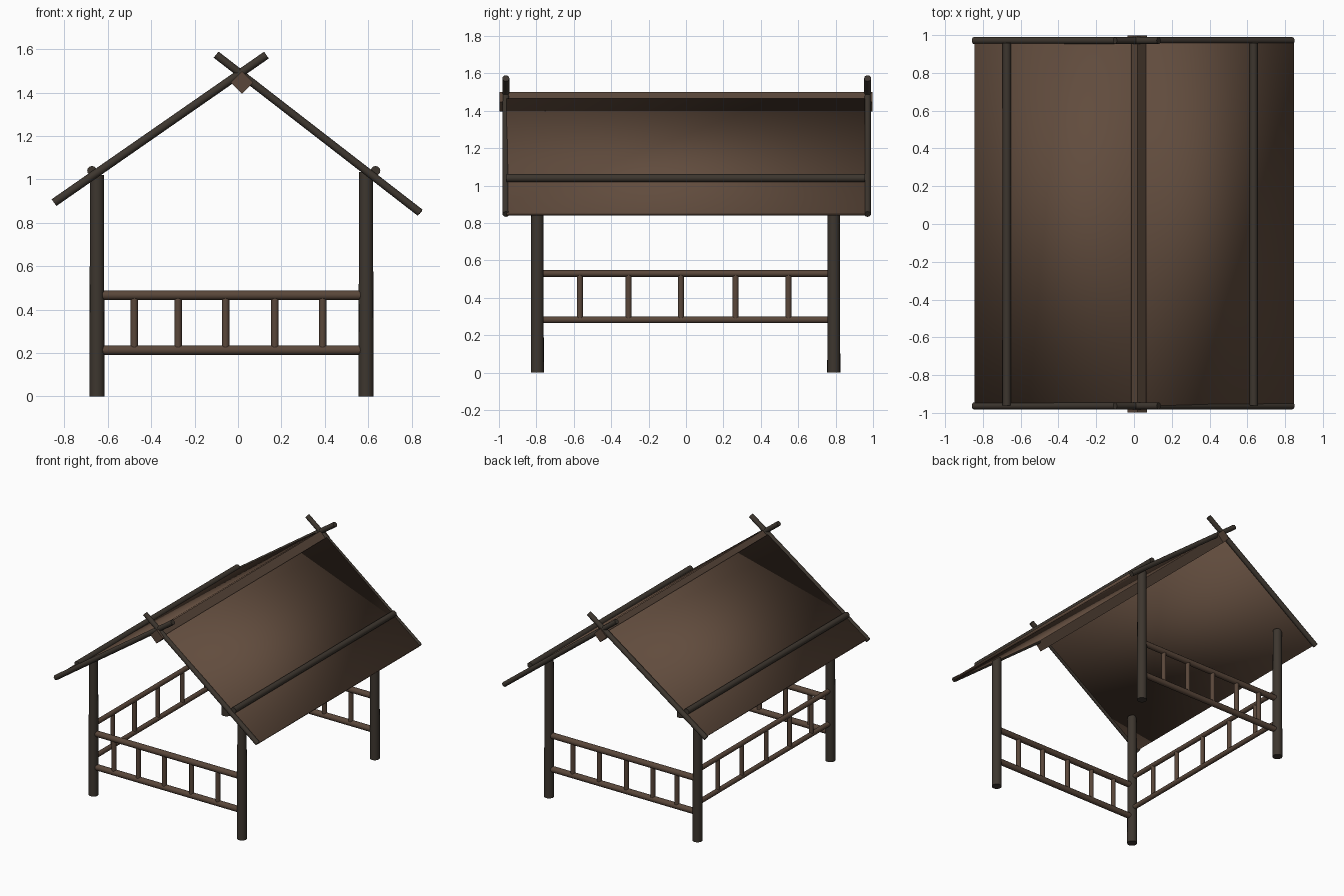
import bpy, bmesh, math
from mathutils import Vector

if "Cube" in bpy.data.objects:
    bpy.data.objects.remove(bpy.data.objects["Cube"])


def material(name, rgb):
    m = bpy.data.materials.new(name)
    m.diffuse_color = (*rgb, 1)
    m.use_nodes = True
    m.node_tree.nodes["Principled BSDF"].inputs["Base Color"].default_value = m.diffuse_color
    return m


DARK = material("dark_wood", (0.047, 0.037, 0.028))
BROWN = material("brown_wood", (0.10, 0.062, 0.042))
ROOF = material("roof_brown", (0.12, 0.072, 0.047))


def finish(name, bm, mat, angle=40):
    bmesh.ops.recalc_face_normals(bm, faces=bm.faces)
    me = bpy.data.meshes.new(name)
    bm.to_mesh(me)
    bm.free()
    me.materials.append(mat)
    me.shade_smooth()
    if angle < 180:
        me.set_sharp_from_angle(angle=math.radians(angle))
    ob = bpy.data.objects.new(name, me)
    bpy.context.collection.objects.link(ob)
    return ob


def pole(name, a, b, r1, mat, r2=None, sides=12):
    """Round pole from point a to point b."""
    a, b = Vector(a), Vector(b)
    bm = bmesh.new()
    bmesh.ops.create_cone(bm, cap_ends=True, segments=sides, radius1=r1,
                          radius2=r2 or r1, depth=(b - a).length)
    ob = finish(name, bm, mat)
    ob.location = (a + b) / 2
    ob.rotation_euler = (b - a).to_track_quat('Z', 'Y').to_euler()
    return ob


def extrude_y(name, profile, y0, y1, mat, angle=40):
    """Prism along y from an xz profile."""
    bm = bmesh.new()
    face = bm.faces.new([bm.verts.new((x, y0, z)) for x, z in profile])
    new = bmesh.ops.extrude_face_region(bm, geom=[face])["geom"]
    bmesh.ops.translate(bm, vec=(0, y1 - y0, 0),
                        verts=[v for v in new if isinstance(v, bmesh.types.BMVert)])
    return finish(name, bm, mat, angle)


def roof_panel(name, top, eave, thick):
    t, e = Vector(top), Vector(eave)
    d = (e - t).normalized()
    n = Vector((-d.y, d.x)) * thick / 2
    return extrude_y(name, [t + n, e + n, e - n, t - n], -0.96, 0.957, ROOF, 180)


XL, XR, YF, YB = -0.65, 0.59, -0.795, 0.79

# Corner posts
for side, x, h in (("left", XL, 1.02), ("right", XR, 1.035)):
    for end, y in (("front", YF), ("back", YB)):
        pole(f"{end}_{side}_post", (x, y, 0), (x, y, h), 0.035, DARK, 0.032, 16)

# Front and back railings
for end, y in (("front", YF), ("back", YB)):
    for label, z in (("lower", 0.213), ("upper", 0.466)):
        pole(f"{end}_{label}_rail", (XL + 0.02, y, z), (XR - 0.015, y, z), 0.022, BROWN)
    for i, x in enumerate((-0.478, -0.276, -0.057, 0.17, 0.39)):
        pole(f"{end}_baluster_{i + 1}", (x, y, 0.213), (x, y, 0.466), 0.017, BROWN)

# Left railing (right side stays open)
for label, z in (("lower", 0.282), ("upper", 0.53)):
    pole(f"left_{label}_rail", (XL, YF + 0.02, z), (XL, YB - 0.02, z), 0.018, BROWN)
for i, y in enumerate((-0.567, -0.307, -0.027, 0.265, 0.548)):
    pole(f"left_baluster_{i + 1}", (XL, y, 0.282), (XL, y, 0.53), 0.016, BROWN)

# Roof panels
roof_panel("left_roof_panel", (-0.015, 1.468), (-0.84, 0.899), 0.02)
roof_panel("right_roof_panel", (0.065, 1.457), (0.842, 0.847), 0.02)

# Diamond-section ridge beam
cx, cz, r = 0.018, 1.447, 0.052
extrude_y("ridge_beam", [(cx + r, cz), (cx, cz + r), (cx - r, cz), (cx, cz - r)],
          -0.997, 0.997, BROWN, 30)

# Crossed rafters at the gables
for end, y in (("front", -0.963), ("back", 0.971)):
    pole(f"{end}_left_rafter", (-0.848, y, 0.893), (0.131, y, 1.573), 0.019, DARK)
    pole(f"{end}_right_rafter", (0.839, y, 0.847), (-0.101, y, 1.575), 0.018, DARK)

# Purlins lying on the roof above the posts
pole("left_purlin", (-0.673, -0.96, 1.04), (-0.673, 0.957, 1.04), 0.022, DARK)
pole("right_purlin", (0.634, -0.96, 1.04), (0.634, 0.957, 1.04), 0.022, DARK)
